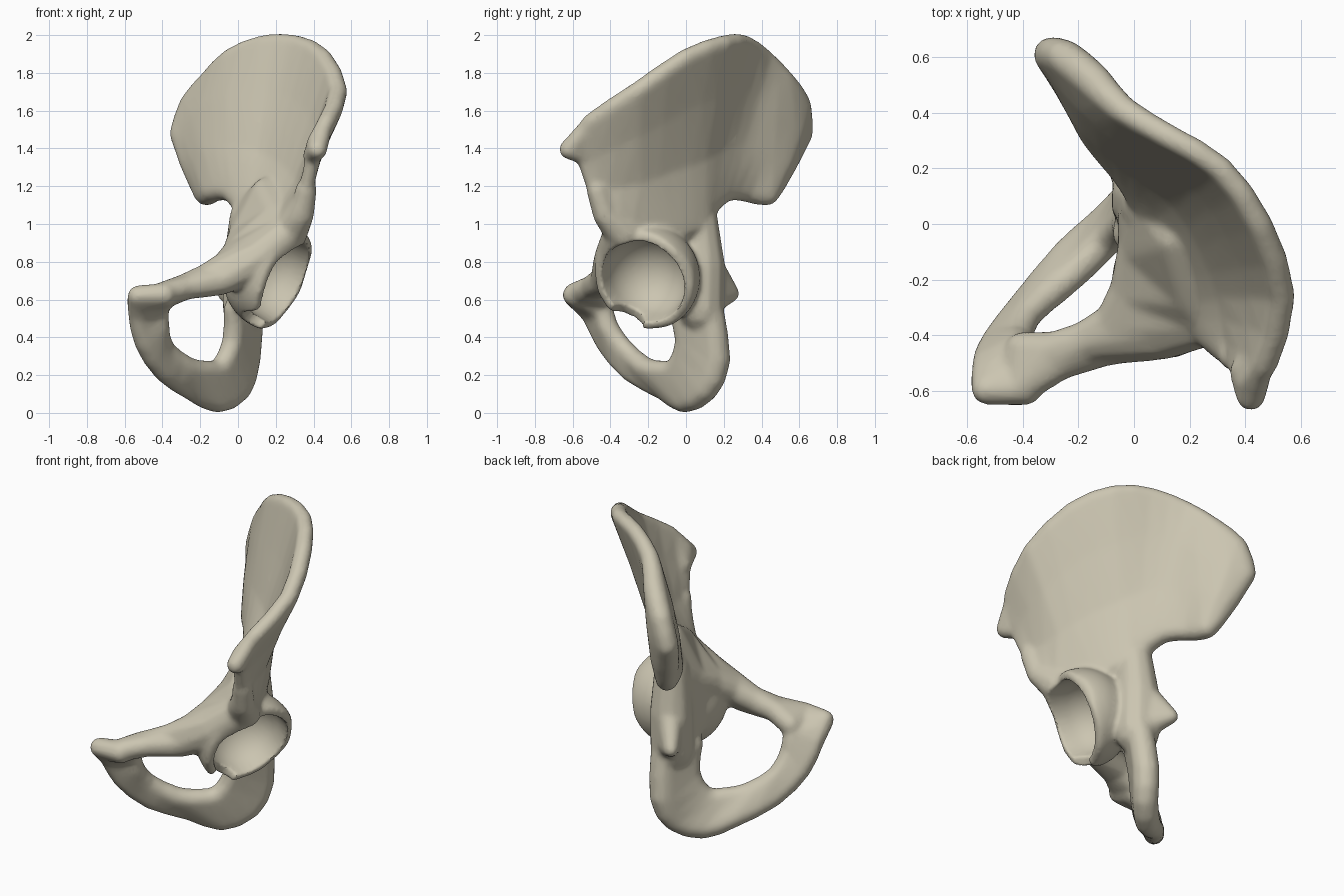
import bpy, bmesh
from mathutils import Vector

cube = bpy.data.objects.get("Cube")
if cube:
    bpy.data.objects.remove(cube, do_unlink=True)

bone = bpy.data.materials.new("bone_beige")
bone.use_nodes = True
colour = (0.60, 0.56, 0.44, 1)
bone.diffuse_color = colour
bone.node_tree.nodes["Principled BSDF"].inputs["Base Color"].default_value = colour


def ball(bm, p, keep=lambda v: True, detail=2):
    """Points of a sphere given as (x, y, z, radius), optionally filtered."""
    tmp = bmesh.new()
    bmesh.ops.create_icosphere(tmp, subdivisions=detail, radius=p[3])
    centre = Vector(p[:3])
    points = [bm.verts.new(centre + v.co) for v in tmp.verts if keep(v.co)]
    tmp.free()
    return points


def hull(bm, verts):
    """Wrap the points in a convex skin and drop the leftovers."""
    result = bmesh.ops.convex_hull(bm, input=verts)
    spare = {v for v in result["geom_interior"] + result["geom_unused"]
             if isinstance(v, bmesh.types.BMVert)}
    bmesh.ops.delete(bm, geom=list(spare), context='VERTS')


def blend(bm, *balls, detail=2):
    hull(bm, [v for p in balls for v in ball(bm, p, detail=detail)])


def chain(bm, *balls):
    for a, b in zip(balls, balls[1:]):
        blend(bm, a, b)


def sheet(bm, rows):
    """Skin a grid of spheres into one continuous plate."""
    for a, b in zip(rows, rows[1:]):
        for i in range(len(a) - 1):
            blend(bm, a[i], a[i + 1], b[i], b[i + 1])


def refine(rows):
    """Insert a smooth in-between row after each row of spheres."""
    padded = [rows[0], *rows, rows[-1]]
    result = []
    for a, b, c, d in zip(padded, padded[1:], padded[2:], padded[3:]):
        between = [tuple((9 * (q + r) - p - s) / 16 for p, q, r, s in zip(*four))
                   for four in zip(a, b, c, d)]
        result += [b, between]
    return result + [rows[-1]]


def rib(low, high, middle):
    """Four spheres from the lower edge of the wing to its crest."""
    inner = [(*Vector(low[:3]).lerp(Vector(high[:3]), t), middle) for t in (.35, .7)]
    return [low, *inner, high]


def new_object(name, bm):
    bmesh.ops.recalc_face_normals(bm, faces=bm.faces)
    mesh = bpy.data.meshes.new(name)
    bm.to_mesh(mesh)
    bm.free()
    mesh.materials.append(bone)
    obj = bpy.data.objects.new(name, mesh)
    bpy.context.collection.objects.link(obj)
    return obj


body = bmesh.new()

# Flaring wing: lower point, crest point and middle thickness per station
stations = [
    ((.34, -.45, 1.08, .055), (.41, -.57, 1.43, .05), .04),
    ((.29, -.38, 1.0, .08), (.47, -.50, 1.54, .05), .035),
    ((.22, -.25, .96, .09), (.53, -.26, 1.70, .052), .035),
    ((.15, -.10, .98, .10), (.45, .00, 1.88, .05), .035),
    ((.09, .02, 1.02, .10), (.31, .20, 1.955, .047), .037),
    ((.06, .08, 1.08, .08), (.13, .31, 1.955, .047), .042),
    ((-.03, .20, 1.18, .065), (-.04, .41, 1.88, .052), .06),
    ((-.13, .32, 1.18, .065), (-.14, .51, 1.76, .065), .085),
    ((-.17, .43, 1.16, .065), (-.25, .60, 1.63, .065), .085),
    ((-.22, .49, 1.25, .055), (-.30, .61, 1.48, .065), .065),
]
sheet(body, refine([rib(*s) for s in stations]))

# Front spurs at and below the crest
blend(body, (.42, -.62, 1.395, .055), (.45, -.53, 1.50, .05), (.39, -.53, 1.36, .05))
chain(body, (.36, -.47, 1.18, .06), (.34, -.43, 1.05, .065), (.27, -.33, .95, .10))

# Rear column and its spine
chain(body, (.05, .07, 1.03, .10), (.04, .085, .78, .125), (.04, .08, .55, .125))
blend(body, (.02, .12, .78, .08), (.02, .13, .60, .08), (-.07, .245, .63, .042))

# Inner rim shelf running from the wing down onto the upper branch:
# rim point and outer point per station
shelf = [
    ((.05, .08, 1.04, .085), (.15, -.05, 1.17, .08)),
    ((.03, -.08, .92, .09), (.22, -.25, 1.04, .09)),
    ((.00, -.24, .84, .09), (.27, -.34, .96, .10)),
    ((-.06, -.36, .775, .085), (.11, -.37, .82, .12)),
    ((-.17, -.42, .715, .075), (-.09, -.43, .70, .08)),
    ((-.29, -.45, .67, .065), (-.27, -.50, .665, .065)),
    ((-.40, -.45, .61, .065), (-.40, -.58, .63, .065)),
]
sheet(body, shelf)
# Inner wall behind the socket
blend(body, (.04, .04, .62, .10), (.04, .02, .95, .10), (.03, -.28, .74, .095),
      (.03, -.15, .66, .09))

# Flat band around the opening, from the seat bone to the front joint:
# inner edge and outer edge per station
band = [
    ((-.02, -.04, .55, .06), (.06, .13, .52, .078)),
    ((-.025, .00, .38, .06), (.045, .16, .28, .078)),
    ((-.09, -.05, .235, .06), (.00, .10, .13, .075)),
    ((-.17, -.13, .22, .06), (-.11, -.01, .07, .072)),
    ((-.27, -.22, .24, .06), (-.24, -.11, .12, .06)),
    ((-.39, -.33, .34, .055), (-.39, -.29, .22, .06)),
    ((-.42, -.42, .46, .06), (-.49, -.42, .37, .06)),
    ((-.42, -.45, .56, .06), (-.53, -.50, .52, .055)),
    ((-.39, -.59, .625, .065), (-.53, -.595, .62, .058)),
]
sheet(body, refine(band))

# Socket bulb, clipped flat at the rim
centre = Vector((.205, -.21, .715))
axis = Vector((.84, -.36, -.40)).normalized()
hull(body, ball(body, (*centre, .285), lambda v: v.dot(axis) < .055, 4))
hip = new_object("hip_bone", body)

# Socket hollow with a notch in the lower front rim
hollow = bmesh.new()
blend(hollow, (*centre, .225), (*(centre + axis * .25), .26), detail=4)
socket = new_object("socket_cutter", hollow)
groove = bmesh.new()
chain(groove, (.22, -.27, .62, .08), (.09, -.33, .45, .10))
notch = new_object("notch_cutter", groove)

# Fuse the parts, carve the socket and soften the surface
steps = []


def modifier(kind, **settings):
    m = hip.modifiers.new(kind.lower(), kind)
    for key, value in settings.items():
        setattr(m, key, value)
    steps.append(m.name)


modifier('REMESH', mode='VOXEL', voxel_size=.013)
modifier('SMOOTH', factor=.5, iterations=8)
for cutter in (socket, notch):
    cutter.hide_render = True
    modifier('BOOLEAN', operation='DIFFERENCE', object=cutter, solver='EXACT')
modifier('REMESH', mode='VOXEL', voxel_size=.011)
modifier('SMOOTH', factor=.5, iterations=4)
modifier('DECIMATE', ratio=.25)
bpy.ops.object.select_all(action='DESELECT')
bpy.context.view_layer.objects.active = hip
hip.select_set(True)
for name in steps:
    bpy.ops.object.modifier_apply(modifier=name)
for cutter in (socket, notch):
    bpy.data.objects.remove(cutter, do_unlink=True)
bpy.ops.object.shade_smooth_by_angle(angle=.7)
